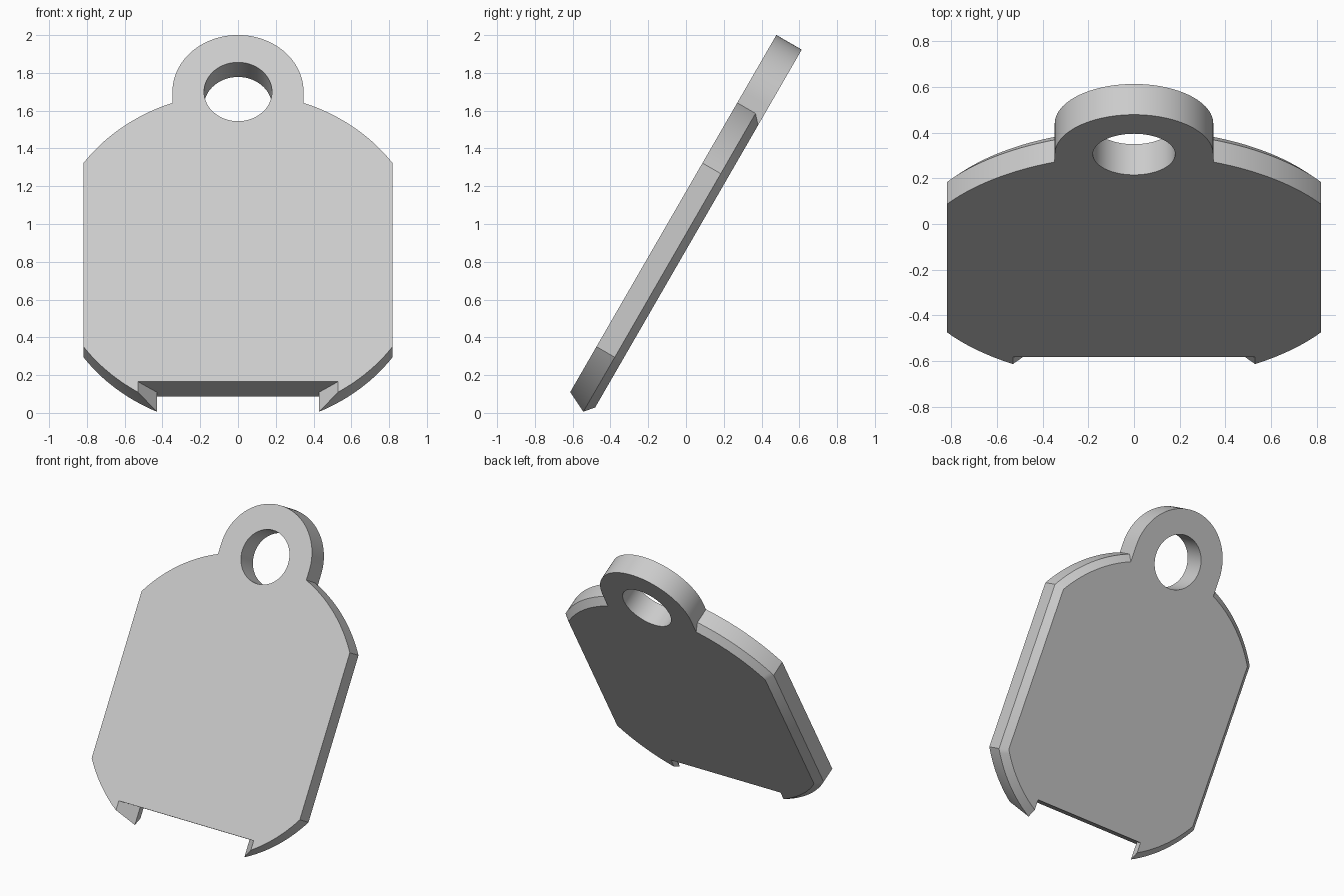
import bpy, bmesh, math
from mathutils import Vector

if "Cube" in bpy.data.objects:
    bpy.data.objects.remove(bpy.data.objects["Cube"])

# Plate frame: leans back by 30 degrees
ORIGIN = Vector((0, -0.613, 0.11))
UP = Vector((0, math.sin(math.radians(30)), math.cos(math.radians(30))))
BACK = Vector((0, UP.z, -UP.y))

BODY_MID, BODY_R, BODY_W = 0.839, 0.992, 0.818
RING_MID, RING_R, HOLE_R = 1.836, 0.347, 0.18
NOTCH_TOP = 0.064
CHAMFER = 0.045


def arc(mid, radius, start, end, steps):
    """Points (x, s) on a circle centred on the midline; angles from +x."""
    angles = [start + (end - start) * i / steps for i in range(steps + 1)]
    return [(radius * math.cos(a), mid + radius * math.sin(a)) for a in angles]


def half_outline(inset, notch):
    """Right half of the tag: notch, lower arc, side, upper arc, ring, hole."""
    r, w = BODY_R - inset, BODY_W - inset
    side, low, high = (math.acos(x / r) for x in (w, notch, RING_R))
    pts = [(0, NOTCH_TOP), (notch, NOTCH_TOP)]
    pts += arc(BODY_MID, r, -low, -side, 16)
    pts += arc(BODY_MID, r, side, high, 20)
    pts += arc(RING_MID, RING_R, 0, math.pi / 2, 24)
    pts += arc(RING_MID, HOLE_R, math.pi / 2, -math.pi / 2, 40)
    return pts


# Layers from the front face to the chamfered back face
layers = [(0, 0, 0.53), (0.112, 0, 0.43), (0.155, CHAMFER, 0.43)]

bm = bmesh.new()
loops = []
for depth, inset, notch in layers:
    loops.append([bm.verts.new(ORIGIN + Vector((x, 0, 0)) + UP * s + BACK * depth)
                  for x, s in half_outline(inset, notch)])

# Side walls, leaving the mirror plane open
for a, b in zip(loops, loops[1:]):
    n = len(a)
    for i in range(n):
        j = (i + 1) % n
        if abs(a[i].co.x) < 1e-5 and abs(a[j].co.x) < 1e-5:
            continue
        bm.faces.new((a[i], a[j], b[j], b[i]))
bm.faces.new(loops[0])
bm.faces.new(loops[-1])
for v in bm.verts:
    if abs(v.co.x) < 1e-5:
        v.co.x = 0
bmesh.ops.recalc_face_normals(bm, faces=bm.faces)
front = max(bm.faces, key=lambda f: -f.calc_center_median().dot(BACK))
if front.normal.dot(BACK) > 0:
    bmesh.ops.reverse_faces(bm, faces=bm.faces)

mesh = bpy.data.meshes.new("tag_plate")
bm.to_mesh(mesh)
bm.free()
tag = bpy.data.objects.new("tag_plate", mesh)
bpy.context.collection.objects.link(tag)

# Plain grey material
grey = bpy.data.materials.new("light_grey")
grey.use_nodes = True
color = (0.6, 0.6, 0.6, 1)
grey.diffuse_color = color
grey.node_tree.nodes["Principled BSDF"].inputs["Base Color"].default_value = color
mesh.materials.append(grey)

# Smooth curved walls, keep the corners sharp
bpy.ops.object.select_all(action="DESELECT")
tag.select_set(True)
bpy.context.view_layer.objects.active = tag
bpy.ops.object.shade_smooth_by_angle(angle=math.radians(25))

mirror = tag.modifiers.new("mirror", "MIRROR")
mirror.use_axis[0] = True
mirror.use_clip = True
